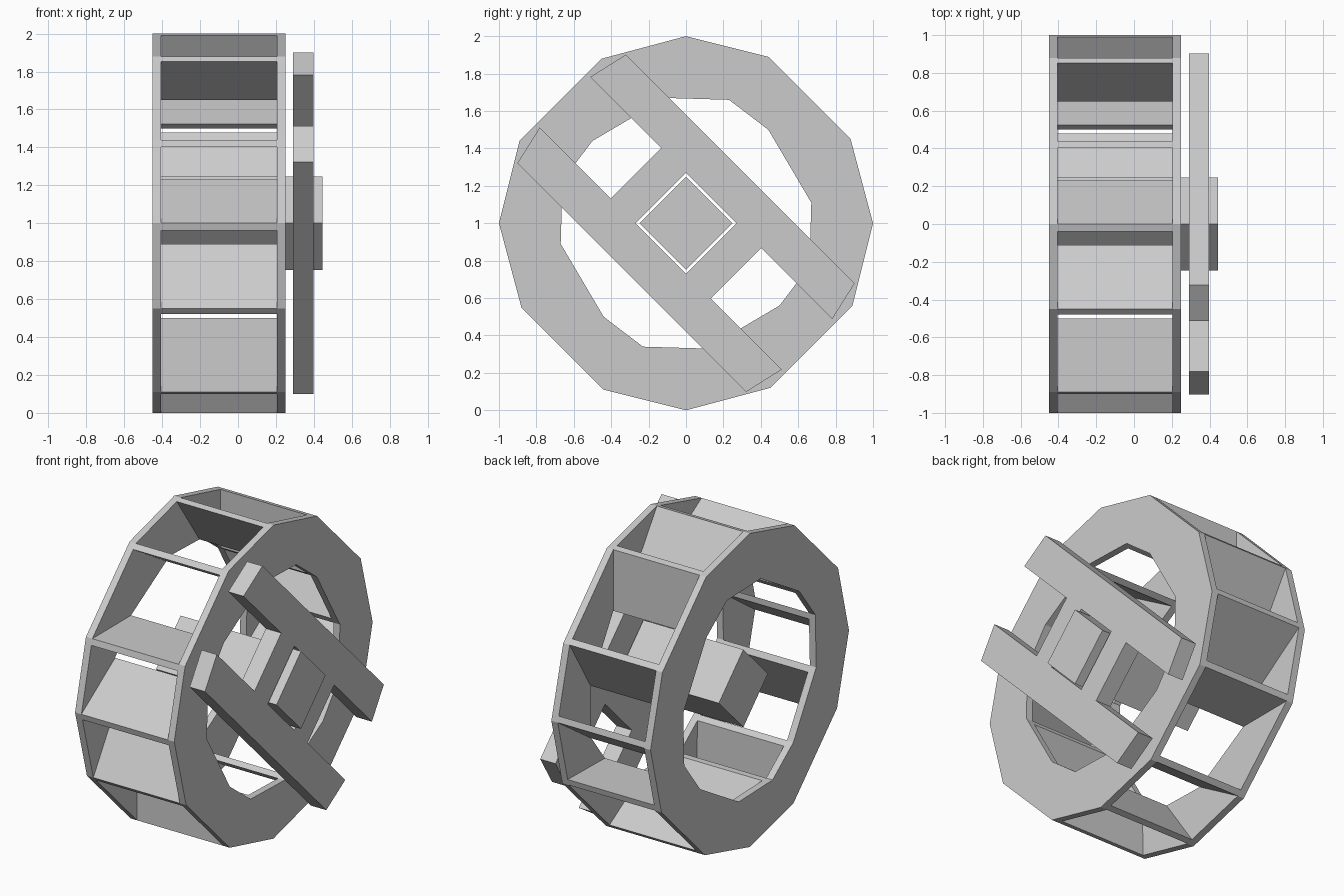
import bpy, bmesh
from mathutils import Vector

cube = bpy.data.objects.get("Cube")
if cube:
    bpy.data.objects.remove(cube, do_unlink=True)

grey = bpy.data.materials.new("plain_grey")
grey.use_nodes = True
grey.diffuse_color = (0.6, 0.6, 0.6, 1)
grey.node_tree.nodes["Principled BSDF"].inputs["Base Color"].default_value = (0.6, 0.6, 0.6, 1)

AXIS_Z = 1.0


def slab(name, polygons, x0, x1):
    """Extrude flat polygons, given as (y, z) about the axle, from x0 to x1."""
    bm = bmesh.new()
    for poly in polygons:
        bm.faces.new([bm.verts.new((x0, p[0], p[1] + AXIS_Z)) for p in poly])
    bmesh.ops.remove_doubles(bm, verts=bm.verts, dist=1e-5)
    out = bmesh.ops.extrude_face_region(bm, geom=bm.faces[:], use_keep_orig=True)
    moved = [v for v in out["geom"] if isinstance(v, bmesh.types.BMVert)]
    bmesh.ops.translate(bm, verts=moved, vec=(x1 - x0, 0, 0))
    bmesh.ops.recalc_face_normals(bm, faces=bm.faces)
    mesh = bpy.data.meshes.new(name)
    bm.to_mesh(mesh)
    bm.free()
    mesh.materials.append(grey)
    obj = bpy.data.objects.new(name, mesh)
    bpy.context.collection.objects.link(obj)
    return obj


def quarter_turns(points):
    """Repeat a quarter of a loop four times around the axle."""
    loop, pts = [], [Vector(p) for p in points]
    for _ in range(4):
        loop += pts
        pts = [Vector((-p.y, p.x)) for p in pts]
    return loop


def diagonal(points):
    """Turn (along, across) frame coordinates into (y, z)."""
    s = 0.5 ** 0.5
    return [((u + v) * s, (v - u) * s) for u, v in points]


def box(u0, u1, v0, v1):
    return diagonal([(u0, v0), (u1, v0), (u1, v1), (u0, v1)])


# Wheel outline and hole, both twelve-sided
outer = quarter_turns([(0.88, 0.45), (0.44, 0.89), (0, 1)])
inner = quarter_turns([(0.67, 0.11), (0.44, 0.50), (0.23, 0.66)])
count = len(outer)

# Two side rings
ring = [(outer[i], outer[(i + 1) % count], inner[(i + 1) % count], inner[i])
        for i in range(count)]
slab("right_ring", ring, -0.45, -0.405)
slab("left_ring", ring, 0.205, 0.25)

# Slanted paddles between the rings
for i in range(count):
    j = (i + 1) % count
    p, q = outer[i], inner[i]
    step_p = (outer[j] - p).normalized() * 0.04
    step_q = (inner[j] - q).normalized() * 0.04
    slab(f"paddle_{i + 1}", [(p, p + step_p, q + step_q, q)], -0.405, 0.205)

# Square axle
slab("axle", [box(-0.175, 0.175, -0.175, 0.175)], -0.405, 0.445)

# Frame around the axle: two long beams and two cross pieces
for side, name in ((1, "upper_beam"), (-1, "lower_beam")):
    slab(name, [diagonal([(-0.915, side * 0.19), (0.915, side * 0.19),
                          (0.865, side * 0.41), (-0.865, side * 0.41)])], 0.29, 0.398)
for side, name in ((-1, "front_cross_piece"), (1, "back_cross_piece")):
    slab(name, [box(side * 0.19, side * 0.378, -0.19, 0.19)], 0.29, 0.398)
